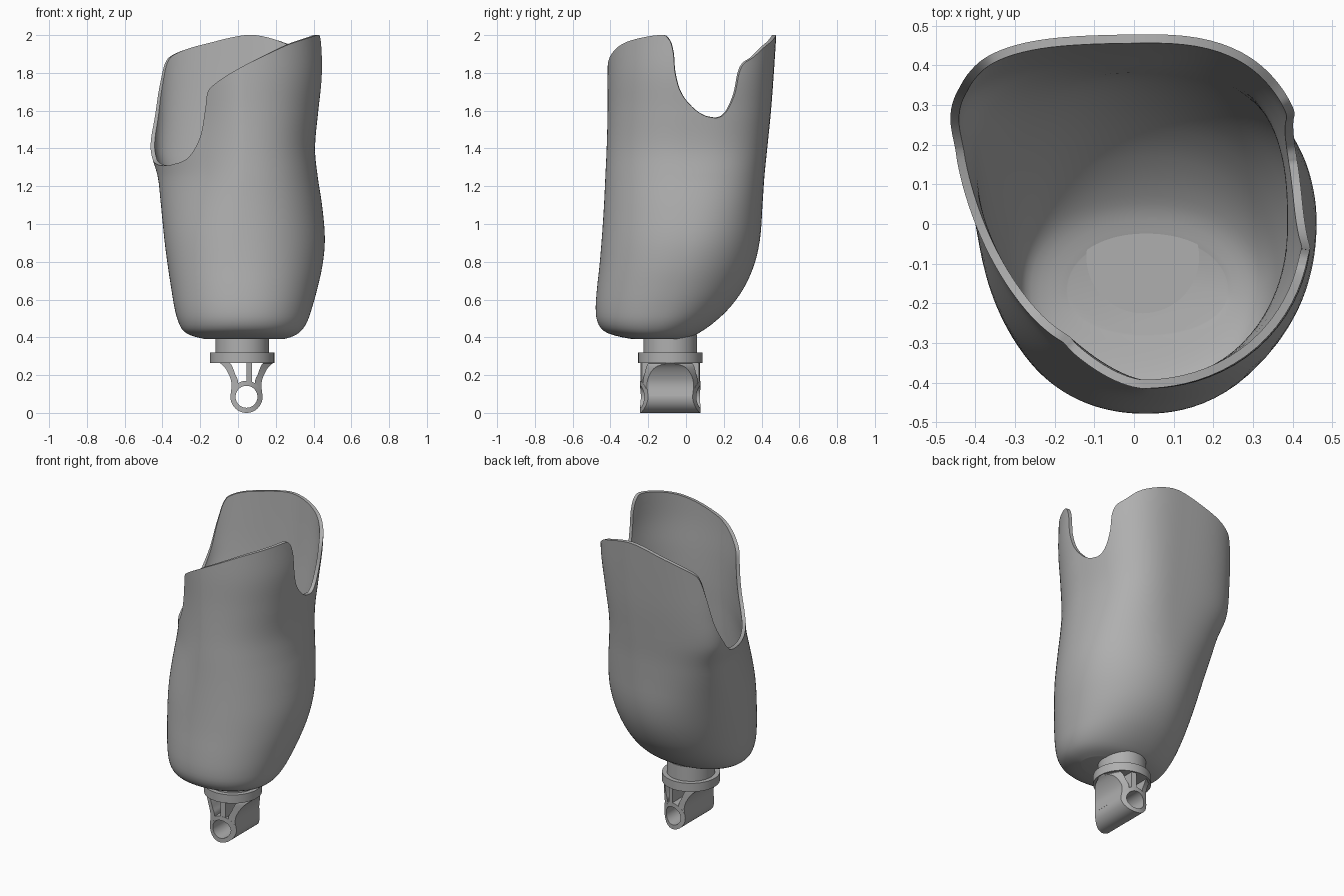
import bpy
import bmesh
from math import sin, cos, radians, sqrt, pi

if "Cube" in bpy.data.objects:
    bpy.data.objects.remove(bpy.data.objects["Cube"], do_unlink=True)

grey = bpy.data.materials.new("plain grey")
grey.use_nodes = True
colour = (0.43, 0.43, 0.43, 1)
grey.diffuse_color = colour
grey.node_tree.nodes["Principled BSDF"].inputs["Base Color"].default_value = colour

PYLON_X, PYLON_Y = 0.022, -0.083


def finish(name, bm, thickness=0):
    """Turn a bmesh into a named, smooth shaded object."""
    bmesh.ops.recalc_face_normals(bm, faces=bm.faces)
    mesh = bpy.data.meshes.new(name)
    bm.to_mesh(mesh)
    bm.free()
    mesh.materials.append(grey)
    obj = bpy.data.objects.new(name, mesh)
    bpy.context.collection.objects.link(obj)
    bpy.ops.object.select_all(action='DESELECT')
    obj.select_set(True)
    bpy.context.view_layer.objects.active = obj
    if thickness:
        wall = obj.modifiers.new("wall", 'SOLIDIFY')
        wall.thickness = thickness
        wall.offset = -1
        bpy.ops.object.modifier_apply(modifier=wall.name)
    bpy.ops.object.shade_smooth_by_angle(angle=radians(40))
    return obj


def spline(rows, key):
    """Smoothly interpolate table rows whose first entry is the key."""
    last = len(rows) - 1
    i = 0
    while i < last - 1 and key > rows[i + 1][0]:
        i += 1
    lo, hi = rows[i], rows[i + 1]
    before, after = rows[max(i - 1, 0)], rows[min(i + 2, last)]
    span = hi[0] - lo[0]
    t = min(max((key - lo[0]) / span, 0), 1)
    result = []
    for c in range(1, len(lo)):
        m0 = (hi[c] - before[c]) / (hi[0] - before[0]) * span
        m1 = (after[c] - lo[c]) / (after[0] - lo[0]) * span
        rise = hi[c] - lo[c]
        result.append(lo[c] + t * (m0 + t * (3 * rise - 2 * m0 - m1
                                             + t * (m0 + m1 - 2 * rise))))
    return result


# Socket extents by height: z, left edge, right edge, front, back
extents = [
    (.39, -.17, .24, -.28, -.03), (.405, -.235, .29, -.36, .03),
    (.43, -.285, .33, -.43, .08), (.48, -.315, .365, -.468, .15),
    (.55, -.335, .39, -.478, .225), (.65, -.352, .418, -.472, .3),
    (.78, -.372, .447, -.458, .36), (.92, -.39, .46, -.446, .392),
    (1.1, -.408, .445, -.434, .405), (1.25, -.425, .422, -.427, .415),
    (1.4, -.465, .408, -.42, .43), (1.6, -.465, .425, -.415, .45),
    (1.8, -.465, .447, -.415, .465), (2, -.465, .445, -.41, .478),
]
# Section centres (y at -x side, y at +x side, x) and the squareness of
# the four quadrants, by height
sections = [
    (.4, -.17, -.17, .03, 2.1, 2.1, 2.1, 2.1),
    (.9, 0, 0, .03, 2.1, 2.1, 2.1, 2.1),
    (1.4, .2, 0, .03, 2.6, 3, 1.55, 2.1),
    (2, .2, 0, .02, 2.8, 3.4, 1.6, 2.1),
]
# Rim of the socket: angle, height
rim = [
    (20, 1.56), (24.5, 1.575), (28.5, 1.62), (32, 1.7), (34, 1.8),
    (37, 1.85), (43, 1.88), (57, 1.95), (84, 2), (113, 1.95), (130, 1.9),
    (137, 1.85), (143, 1.72), (152, 1.53), (166, 1.4), (180, 1.335),
    (195, 1.31), (211, 1.315), (228, 1.35), (239, 1.45), (243.5, 1.6),
    (246, 1.7), (253, 1.75), (265, 1.81), (277, 1.86), (307, 1.955),
    (339, 2), (347, 1.98), (350.5, 1.91), (352, 1.8), (356, 1.7),
    (364, 1.62), (372, 1.575), (380, 1.56),
]


def socket_point(angle, z):
    """Point on the socket's outer surface, one superellipse per quadrant."""
    left, right, front, back = spline(extents, z)
    y_left, y_right, mid_x, *squareness = spline(sections, z)
    c, s = cos(radians(angle)), sin(radians(angle))
    n = squareness[int(angle % 360 // 90)]
    r = (abs(c) ** n + abs(s) ** n) ** (-1 / n)
    mid_y = y_right if c > 0 else y_left
    width = right - mid_x if c > 0 else mid_x - left
    depth = back - mid_y if s > 0 else mid_y - front
    return (mid_x + width * r * c, mid_y + depth * r * s, z)


def make_socket():
    keyed = [(i, *point) for i, point in enumerate(rim)]
    steps, low_rows, high_rows = 7, 26, 22
    waist = 1.2
    bm = bmesh.new()
    columns = []
    for k in range((len(rim) - 1) * steps):
        angle, top = spline(keyed, k / steps)
        base = extents[0][0]
        heights = [base + (waist - base) * (i / low_rows) ** 2
                   for i in range(low_rows)]
        heights += [waist + (top - waist) * i / high_rows
                    for i in range(high_rows + 1)]
        columns.append([bm.verts.new(socket_point(angle, z)) for z in heights])
    for a, b in zip(columns, columns[1:] + columns[:1]):
        for i in range(len(a) - 1):
            bm.faces.new((a[i], b[i], b[i + 1], a[i + 1]))
    bm.faces.new([col[0] for col in reversed(columns)])
    finish("socket_shell", bm, thickness=0.022)


def cylinder(name, radius, z0, z1):
    bm = bmesh.new()
    bmesh.ops.create_cone(bm, cap_ends=True, segments=64, radius1=radius,
                          radius2=radius, depth=z1 - z0)
    bmesh.ops.translate(bm, verts=bm.verts,
                        vec=(PYLON_X, PYLON_Y, (z0 + z1) / 2))
    finish(name, bm)


def ribbon(name, outer, inner, closed=False):
    """Bar between two x-z outlines, its ends trimmed to the round collar."""
    bm = bmesh.new()
    rings = []
    for a, b in zip(outer, inner):
        corners = []
        for (x, z), signs in ((a, (-1, 1)), (b, (1, -1))):
            half = sqrt(max(0.16 ** 2 - (x - PYLON_X) ** 2, 0.0004))
            corners += [bm.verts.new((x, PYLON_Y + s * half, z)) for s in signs]
        rings.append(corners)
    following = rings[1:] + (rings[:1] if closed else [])
    for a, b in zip(rings, following):
        for i in range(4):
            j = (i + 1) % 4
            bm.faces.new((a[i], a[j], b[j], b[i]))
    if not closed:
        bm.faces.new(rings[0])
        bm.faces.new(rings[-1])
    finish(name, bm)


def circle(radius, count=48):
    return [(RING_X + radius * cos(2 * pi * i / count),
             0.085 + radius * sin(2 * pi * i / count)) for i in range(count)]


make_socket()

# Neck and collar under the socket
cylinder("neck", 0.142, 0.31, 0.414)
cylinder("collar", 0.17, 0.265, 0.32)

# Clamp: tube, two curved arms and a middle web
RING_X = 0.045
ribbon("clamp_tube", circle(0.085), circle(0.058), closed=True)

arm_keys = [(0, -.1, .268, -.045, .268), (1, -.07, .24, -.03, .245),
            (2, -.045, .195, -.015, .205), (3, -.034, .15, 0, .165),
            (4, -.04, .09, -.013, .09)]
arm = [spline(arm_keys, i / 4) for i in range(17)]
for name, mirrored in (("right_arm", False), ("left_arm", True)):
    def place(x, z):
        return (2 * RING_X - x if mirrored else x, z)
    ribbon(name, [place(p[0], p[1]) for p in arm],
           [place(p[2], p[3]) for p in arm])

ribbon("middle_web", [(.045, .155), (.045, .268)], [(.075, .155), (.075, .268)])
